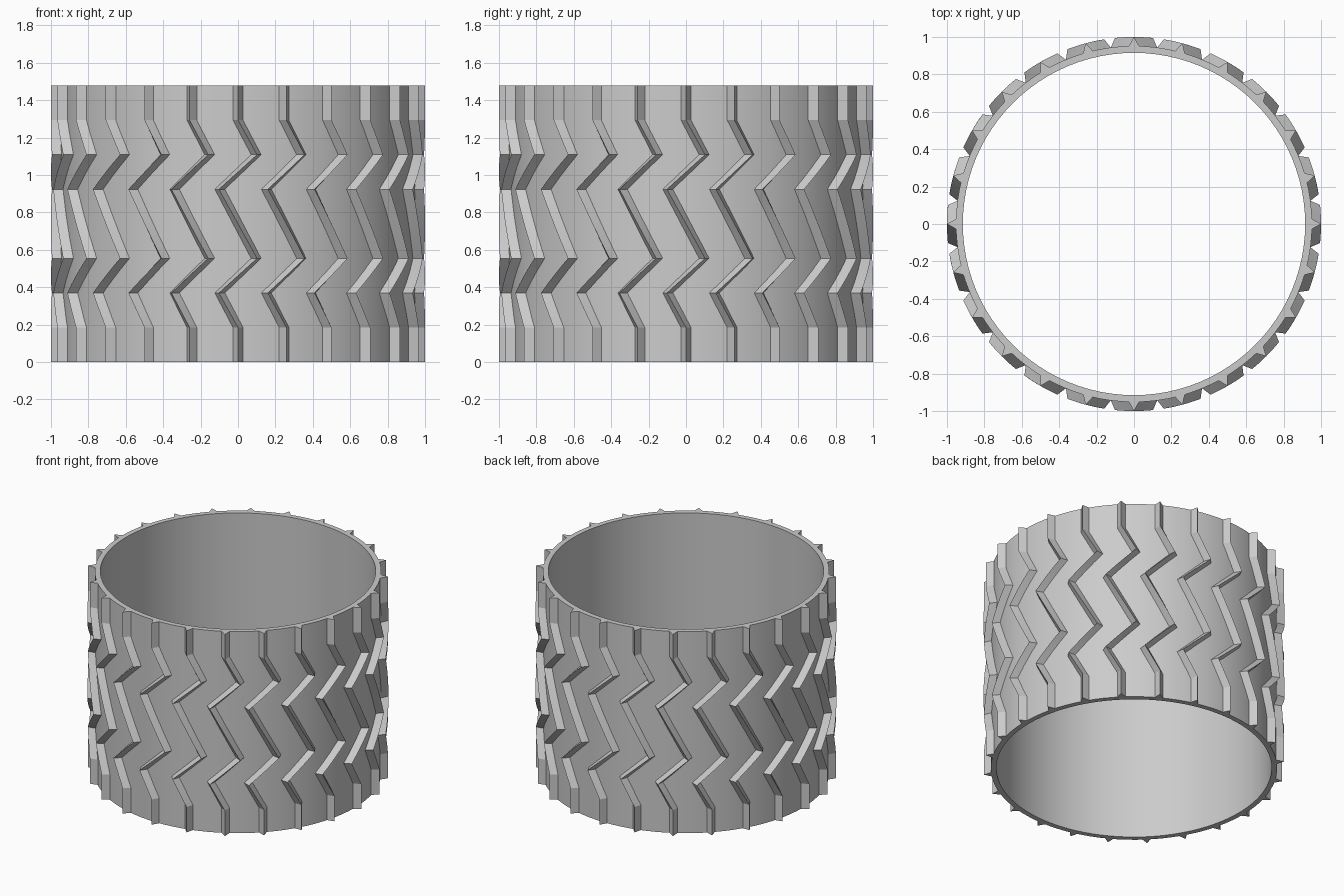
import bpy, bmesh, math

R_IN, R_OUT, R_TIP, H = 0.915, 0.952, 1.0, 1.478
RIBS, SEGS, STEPS = 24, 96, 4
SWING = math.radians(5.85)     # sideways reach of the zigzag
HALF = math.radians(1.75)      # half width of a rib at its base

if "Cube" in bpy.data.objects:
    bpy.data.objects.remove(bpy.data.objects["Cube"])

grey = bpy.data.materials.new("plain grey")
grey.use_nodes = True
colour = (0.6, 0.6, 0.6, 1)
grey.diffuse_color = colour
grey.node_tree.nodes["Principled BSDF"].inputs["Base Color"].default_value = colour


def polar(r, a, z):
    return (r * math.cos(a), r * math.sin(a), z)


def finish(bm, name):
    bmesh.ops.recalc_face_normals(bm, faces=bm.faces)
    mesh = bpy.data.meshes.new(name)
    bm.to_mesh(mesh)
    bm.free()
    ob = bpy.data.objects.new(name, mesh)
    bpy.context.collection.objects.link(ob)
    mesh.materials.append(grey)
    bpy.ops.object.select_all(action='DESELECT')
    ob.select_set(True)
    bpy.context.view_layer.objects.active = ob
    bpy.ops.object.shade_smooth_by_angle(angle=math.radians(20))
    return ob


def bridge(bm, a, b):
    for i in range(len(a)):
        j = (i + 1) % len(a)
        bm.faces.new((a[i], a[j], b[j], b[i]))


# Open drum: a rectangular wall section swept round the axis
bm = bmesh.new()
section = [(R_IN, 0), (R_OUT, 0), (R_OUT, H), (R_IN, H)]
rings = [[bm.verts.new(polar(r, 2 * math.pi * i / SEGS, z)) for r, z in section]
         for i in range(SEGS)]
for i in range(SEGS):
    bridge(bm, rings[i], rings[(i + 1) % SEGS])
finish(bm, "drum_wall")

# Zigzag centre line as (eighths of height, sideways direction)
kinks = [(0, 0), (1, 0), (2, -1), (3, 1), (5, -1), (6, 1), (7, 0), (8, 0)]
path = [(0, 0)]
for (z0, s0), (z1, s1) in zip(kinks, kinks[1:]):
    for k in range(1, STEPS + 1):
        t = k / STEPS
        path.append(((z0 + (z1 - z0) * t) * H / 8, (s0 + (s1 - s0) * t) * SWING))

# Triangular tread ribs following the zigzag up the wall
bm = bmesh.new()
for n in range(RIBS):
    base = 2 * math.pi * n / RIBS
    tris = []
    for z, off in path:
        a = base + off
        tris.append([bm.verts.new(polar(R_OUT - 0.004, a - HALF, z)),
                     bm.verts.new(polar(R_TIP, a, z)),
                     bm.verts.new(polar(R_OUT - 0.004, a + HALF, z))])
    for lo, hi in zip(tris, tris[1:]):
        bridge(bm, lo, hi)
    bm.faces.new(tris[0])
    bm.faces.new(tris[-1])
finish(bm, "tread_ribs")
